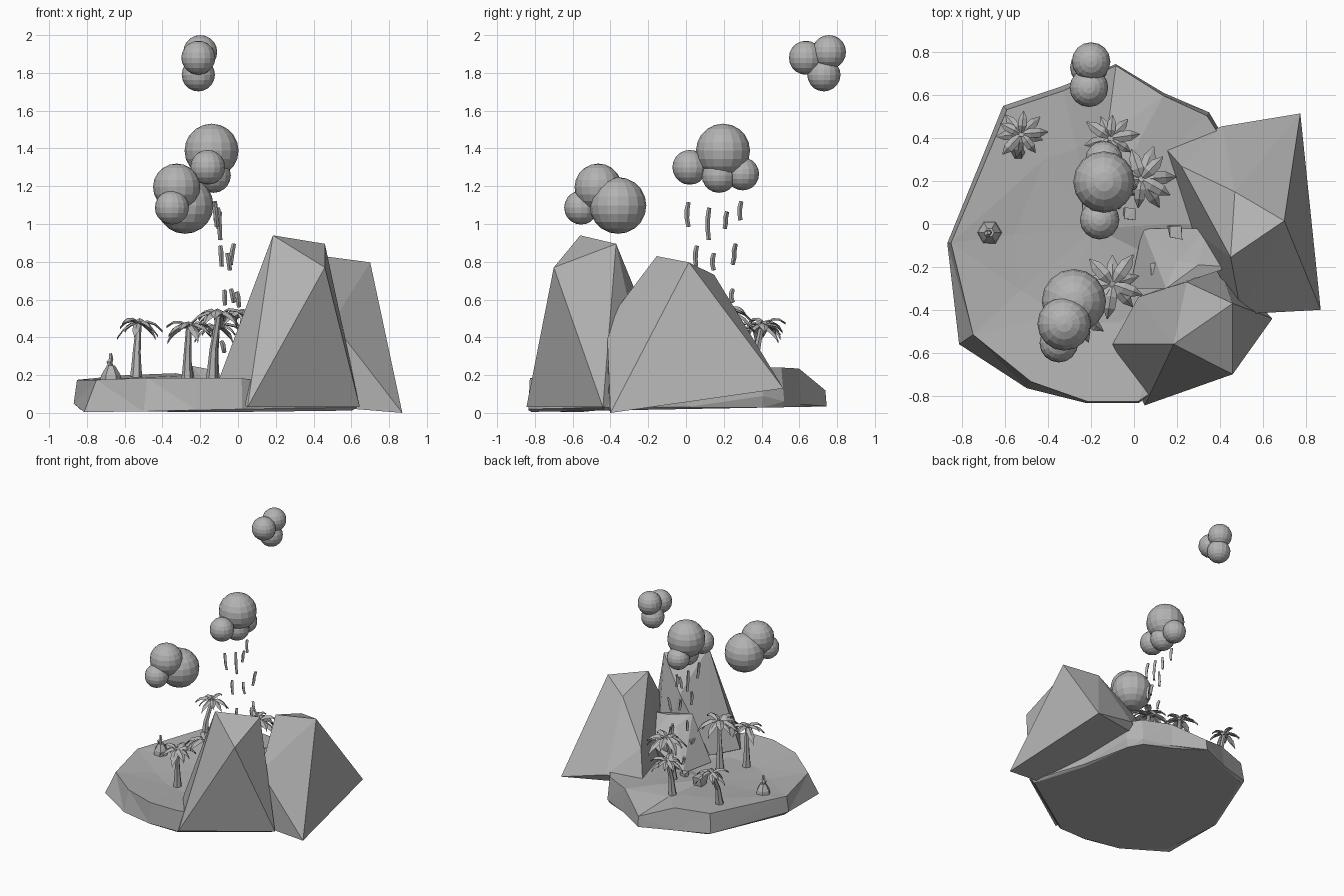
import bpy, bmesh, math, random
from mathutils import Vector, Matrix

random.seed(4)
cube = bpy.data.objects.get("Cube")
if cube:
    bpy.data.objects.remove(cube, do_unlink=True)

grey = bpy.data.materials.new("stone grey")
grey.use_nodes = True
tone = (0.45, 0.45, 0.45, 1)
grey.diffuse_color = tone
grey.node_tree.nodes["Principled BSDF"].inputs["Base Color"].default_value = tone


def finish(bm, name):
    bmesh.ops.recalc_face_normals(bm, faces=bm.faces)
    mesh = bpy.data.meshes.new(name)
    bm.to_mesh(mesh)
    bm.free()
    mesh.materials.append(grey)
    obj = bpy.data.objects.new(name, mesh)
    bpy.context.collection.objects.link(obj)
    return obj


def rock_hull(name, points):
    bm = bmesh.new()
    for p in points:
        bm.verts.new(p)
    result = bmesh.ops.convex_hull(bm, input=bm.verts)
    loose = [v for v in result["geom_interior"] if isinstance(v, bmesh.types.BMVert)]
    bmesh.ops.delete(bm, geom=loose, context='VERTS')
    return finish(bm, name)


def tube(bm, path, radii, sides):
    # Loft a many-sided tube along a path
    rings = []
    for i, p in enumerate(path):
        along = Vector(path[min(i + 1, len(path) - 1)]) - Vector(path[max(i - 1, 0)])
        turn = Vector((0, 0, 1)).rotation_difference(along)
        rings.append([bm.verts.new(Vector(p) + turn @ Vector((
            radii[i] * math.cos(math.tau * k / sides),
            radii[i] * math.sin(math.tau * k / sides), 0))) for k in range(sides)])
    for a, b in zip(rings, rings[1:]):
        for k in range(sides):
            j = (k + 1) % sides
            bm.faces.new((a[k], a[j], b[j], b[k]))
    bm.faces.new(rings[0])
    bm.faces.new(rings[-1])


# Island slab: outline, height of its lower edge and rim, and how far the rim is drawn in
rim = [(-.87, -.09, .05, .175, .98), (-.815, -.56, .004, .175, .92), (-.5, -.765, .008, .185, .96),
       (-.22, -.835, .015, .185, .99), (.02, -.835, .02, .185, .99), (.63, -.44, .03, .06, .97),
       (.48, .0, .03, .22, .98), (.415, .41, .09, .24, .98), (.35, .52, .06, .24, .97),
       (.14, .61, .045, .235, .98), (-.085, .745, .035, .12, .99), (-.34, .64, .035, .21, .97),
       (-.61, .55, .045, .2, .97)]
bm = bmesh.new()
rings = [
    [bm.verts.new((x * .96, y * .98, .005 + .018 * (y + .85))) for x, y, low, top, s in rim],
    [bm.verts.new((x, y, low)) for x, y, low, top, s in rim],
    [bm.verts.new((x * s, y * s, top)) for x, y, low, top, s in rim],
    [bm.verts.new((x * .55 - .08, y * .55, .4 * top + .095 + .03 * y)) for x, y, low, top, s in rim]]
for a, b in zip(rings, rings[1:]):
    for k in range(len(rim)):
        j = (k + 1) % len(rim)
        bm.faces.new((a[k], a[j], b[j], b[k]))
bm.faces.new(rings[0])
middle = bm.verts.new((-.18, -.02, .16))
for k in range(len(rim)):
    bm.faces.new((rings[3][k - 1], rings[3][k], middle))
bmesh.ops.triangulate(bm, faces=bm.faces)
finish(bm, "island")

# Mountains and the cliff between them
rock_hull("front_mountain", [
    (.185, -.56, .94), (.46, -.37, .895), (.46, -.70, .77), (.245, -.27, .65),
    (.05, -.845, .03), (.645, -.44, .03), (-.1, -.56, .18), (.02, -.34, .18),
    (.4, -.2, .1)])
rock_hull("side_mountain", [
    (.45, -.155, .83), (.70, .015, .797), (.47, .15, .73), (.22, .27, .42),
    (.87, -.4, .0), (.775, .515, .13), (.41, .455, .22), (.145, .355, .18),
    (.5, -.42, .48), (.5, -.41, .03), (.27, -.02, .18)])
rock_hull("cliff", [
    (-.02, -.3, .15), (.04, -.02, .15), (.15, -.3, .5), (.2, -.17, .44),
    (.3, -.19, .5), (.34, -.02, .32), (.45, -.2, .48), (.45, -.15, .1)])

# Loose rocks
for x, y, z, r in [(.19, -.04, .32, .033), (.11, -.21, .32, .032), (-.02, .05, .18, .03),
                   (-.2, .1, .2, .045)]:
    rock_hull("rock", [(x + r * i * random.uniform(.6, 1.1), y + r * j * random.uniform(.6, 1.1),
                        z + r * k * random.uniform(.6, 1.1))
                       for i in (-1, 1) for j in (-1, 1) for k in (-1, 1)])

# Clouds made of faceted balls
clouds = {
    "high_cloud": [(-.2, .757, 1.91, .09), (-.21, .635, 1.88, .09), (-.21, .73, 1.79, .088)],
    "rain_cloud": [(-.14, .196, 1.388, .143), (-.16, .02, 1.3, .092),
                   (-.13, .175, 1.257, .092), (-.14, .3, 1.265, .087)],
    "front_cloud": [(-.28, -.36, 1.098, .15), (-.325, -.465, 1.195, .125),
                    (-.35, -.555, 1.087, .09)]}
for name, balls in clouds.items():
    bm = bmesh.new()
    for x, y, z, r in balls:
        bmesh.ops.create_uvsphere(bm, u_segments=16, v_segments=10, radius=r,
                                  matrix=Matrix.Translation((x, y, z)))
    finish(bm, name)

# Bent streaks of rain
drops = [(-.12, .005, 1.05, .13), (-.1, .115, 1.0, .17), (-.1, .21, 1.02, .09),
         (-.12, .285, 1.07, .1), (-.09, .05, .83, .11), (-.05, .14, .8, .09),
         (-.03, .255, .84, .11), (-.07, .08, .61, .08), (.0, .17, .6, .08),
         (-.03, .24, .62, .07), (-.08, .14, .35, .06)]
bm = bmesh.new()
for x, y, z, h in drops:
    s = random.uniform(-.009, .009)
    tube(bm, [(x - s, y - s, z - h / 2), (x - s / 2, y, z - h / 6), (x, y, z + h / 6),
              (x + s, y + .008, z + h / 2)], [.011, .012, .013, .011], 4)
finish(bm, "rain")


def palm(base, crown, reach, spin):
    base, crown = Vector(base), Vector(crown)
    bm = bmesh.new()
    bend = base.lerp(crown, .5) + (base - crown) * Vector((.25, .25, 0))
    tube(bm, [base, base.lerp(bend, .5), bend, bend.lerp(crown, .6), crown],
         [.036, .027, .021, .017, .014], 6)
    finish(bm, "palm_trunk")
    # Folded leaves, some lifted and some drooping: distance, half width, height
    bm = bmesh.new()
    stations = [(.04, .07, -.02), (.38, .2, .14), (.75, .19, .06), (1.08, .015, -.22)]
    for k in range(10):
        droop = random.uniform(-.2, .2) - .3 * (k % 2)
        scale = reach * random.uniform(.85, 1.12)
        turn = Matrix.Rotation(spin + math.tau * k / 10 + random.uniform(-.18, .18), 3, 'Z')
        rows = []
        for d, w, h in stations:
            spots = [(d, -w, h - w * .5), (d, 0, h), (d, w, h - w * .5), (d, 0, h - .12)]
            rows.append([bm.verts.new(crown + turn @ (Vector((a, b, c + d * droop)) * scale))
                         for a, b, c in spots])
        for a, b in zip(rows, rows[1:]):
            for i in range(4):
                j = (i + 1) % 4
                bm.faces.new((a[i], a[j], b[j], b[i]))
        bm.faces.new(rows[0])
        bm.faces.new(rows[-1])
    finish(bm, "palm_leaves")


palm((-.54, .33, .16), (-.525, .42, .48), .112, .2)
palm((-.27, -.4, .13), (-.26, -.42, .465), .118, .5)
palm((-.14, -.24, .14), (-.10, -.28, .53), .14, .9)
palm((-.13, .36, .15), (-.11, .40, .46), .118, .1)
palm((.0, .16, .15), (.035, .21, .54), .138, .7)

# Small mound with a crooked post
bm = bmesh.new()
tube(bm, [(-.673, -.04, .15), (-.673, -.04, .2), (-.673, -.04, .25)], [.06, .052, .022], 6)
tube(bm, [(-.673, -.04, .24), (-.682, -.045, .27), (-.672, -.04, .285), (-.676, -.04, .315)],
     [.012, .018, .012, .009], 5)
finish(bm, "mound")
